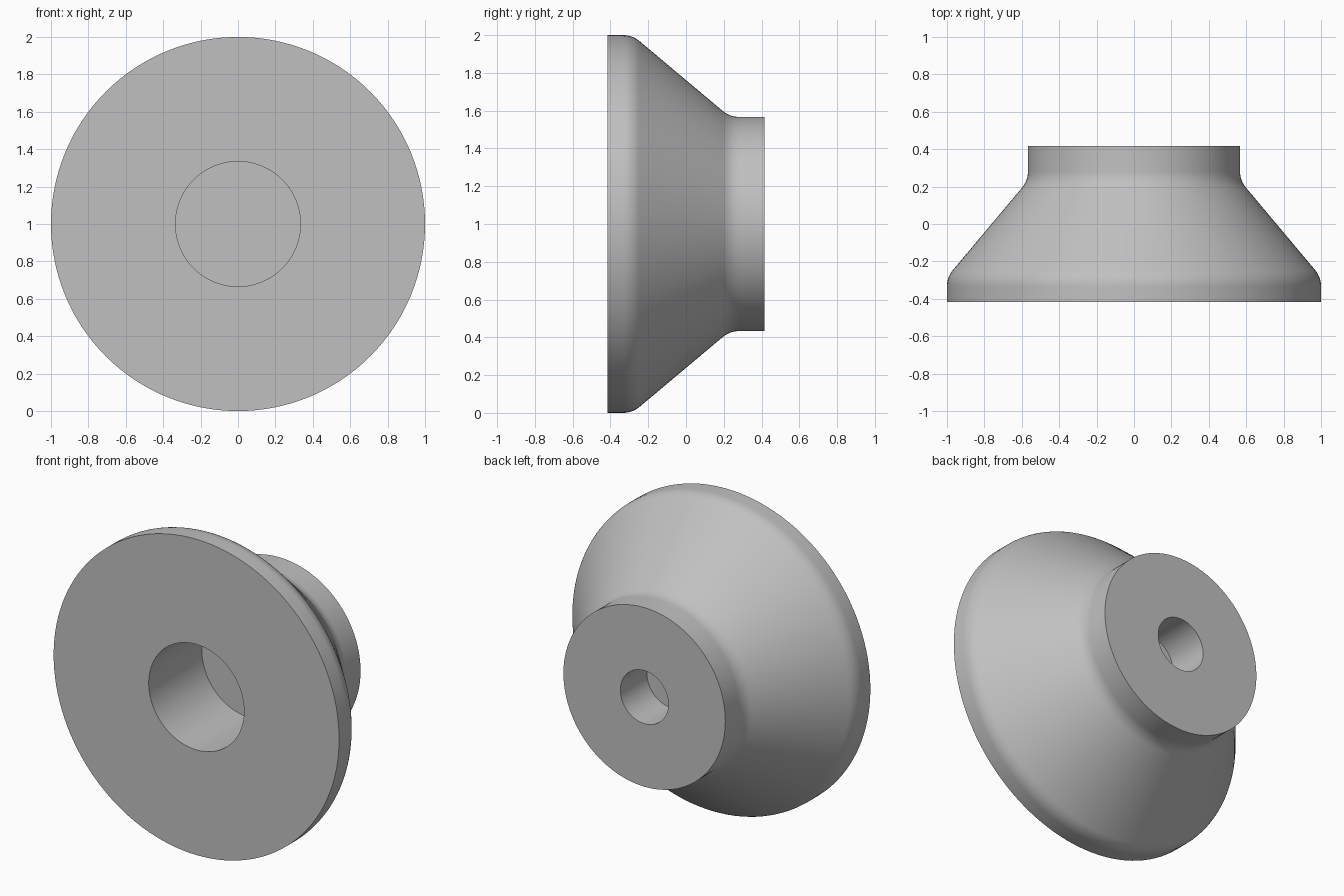
import bpy, bmesh, math
from mathutils import Vector

cube = bpy.data.objects.get("Cube")
if cube:
    bpy.data.objects.remove(cube, do_unlink=True)

SEGMENTS = 128
HALF = 0.4167         # half the length along y
FILLET = 0.1333


def fillet(prev, corner, nxt, radius, steps=8):
    """Points of a tangent arc that rounds one profile corner."""
    p, c, n = Vector(prev), Vector(corner), Vector(nxt)
    u, v = (p - c).normalized(), (n - c).normalized()
    half = u.angle(v) / 2
    centre = c + (u + v).normalized() * radius / math.sin(half)
    start = c + u * radius / math.tan(half) - centre
    end = c + v * radius / math.tan(half) - centre
    return [centre + start.slerp(end, i / steps) * radius / start.slerp(end, i / steps).length
            for i in range(steps + 1)]


# Half section as (radius, y): front bore, flange, cone, neck, rear bore
rim, shoulder = (1.0, -HALF), (1.0, -0.284)
throat, neck = (0.567, 0.232), (0.567, HALF)
profile = [(0, -HALF + 0.533), (0.334, -HALF + 0.533), (0.334, -HALF), rim]
profile += fillet(rim, shoulder, throat, FILLET)
profile += fillet(shoulder, throat, neck, FILLET)
profile += [neck, (0.168, HALF), (0.168, HALF - 0.267), (0, HALF - 0.267)]

# Revolve the section about the y axis
bm = bmesh.new()
verts = [bm.verts.new((r, y, 0)) for r, y in profile]
edges = [bm.edges.new(pair) for pair in zip(verts, verts[1:])]
bmesh.ops.spin(bm, geom=verts + edges, cent=(0, 0, 0), axis=(0, 1, 0),
               angle=math.tau, steps=SEGMENTS, use_merge=False)
bmesh.ops.remove_doubles(bm, verts=bm.verts, dist=0.0001)
bmesh.ops.dissolve_degenerate(bm, edges=bm.edges, dist=0.0001)
bmesh.ops.recalc_face_normals(bm, faces=bm.faces)
bmesh.ops.translate(bm, verts=bm.verts, vec=(0, 0, 1))
mesh = bpy.data.meshes.new("flanged_hub")
bm.to_mesh(mesh)
bm.free()
hub = bpy.data.objects.new("flanged_hub", mesh)
bpy.context.collection.objects.link(hub)

# Plain grey
grey = bpy.data.materials.new("grey")
grey.use_nodes = True
colour = (0.53, 0.53, 0.53, 1)
grey.diffuse_color = colour
grey.node_tree.nodes["Principled BSDF"].inputs["Base Color"].default_value = colour
mesh.materials.append(grey)

# Smooth curved walls, crisp rims
bpy.ops.object.select_all(action='DESELECT')
hub.select_set(True)
bpy.context.view_layer.objects.active = hub
bpy.ops.object.shade_smooth_by_angle(angle=math.radians(30))
